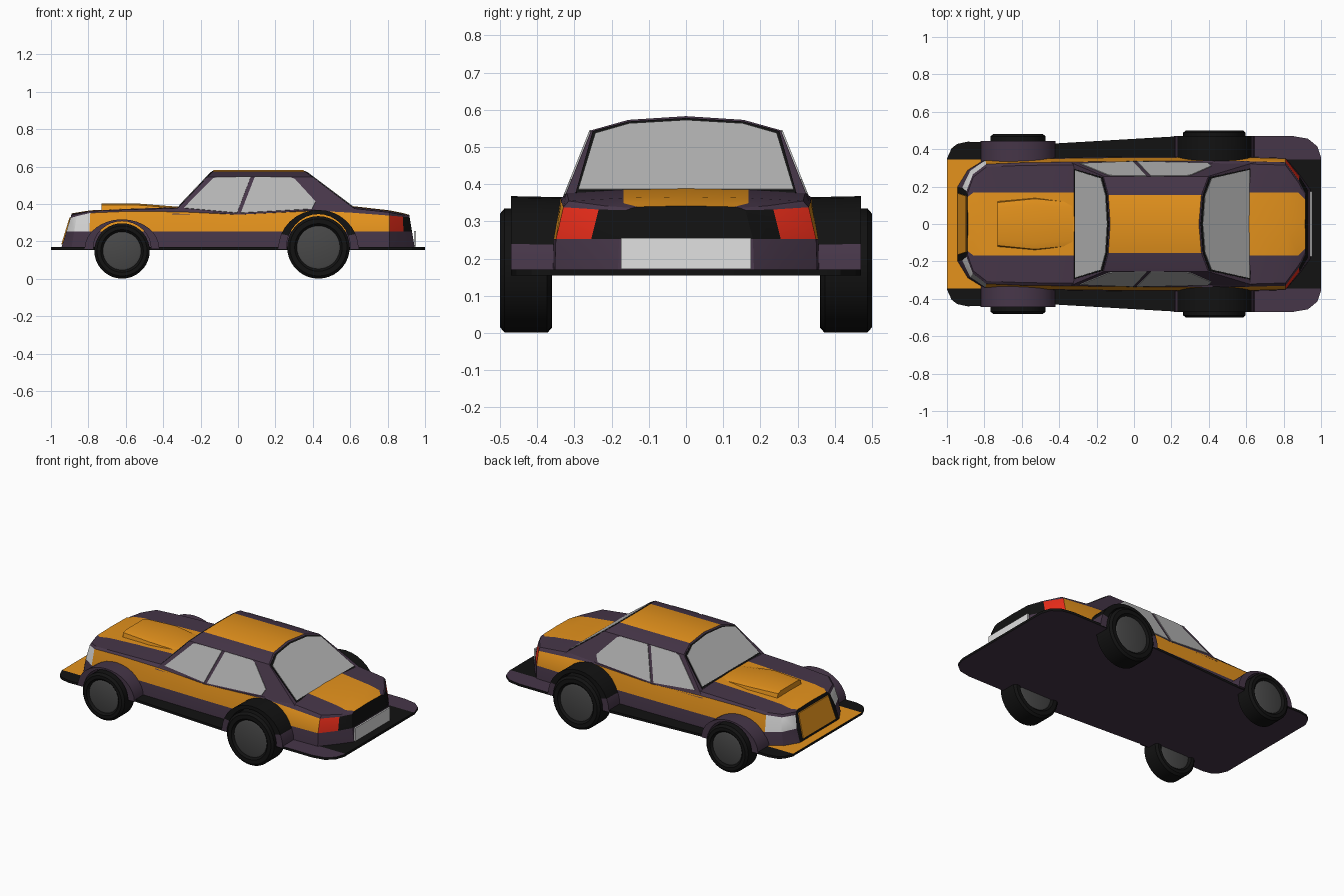
import bpy, bmesh, math
from mathutils import Vector

if "Cube" in bpy.data.objects:
    bpy.data.objects.remove(bpy.data.objects["Cube"])

COLOURS = {
    "orange paint": (0.78, 0.29, 0.012), "purple paint": (0.062, 0.037, 0.066),
    "black trim": (0.006, 0.006, 0.006), "hub grey": (0.065, 0.065, 0.065),
    "glass grey": (0.46, 0.46, 0.46), "white lamp": (0.75, 0.75, 0.75),
    "red lamp": (0.8, 0.025, 0.01),
}
NAMES = list(COLOURS)
ORANGE, PURPLE, BLACK, GREY, GLASS, WHITE, RED = range(7)
MATS = []
for name, c in COLOURS.items():
    m = bpy.data.materials.new(name)
    m.diffuse_color = (*c, 1)
    m.use_nodes = True
    m.node_tree.nodes["Principled BSDF"].inputs["Base Color"].default_value = m.diffuse_color
    MATS.append(m)


def finish(name, bm, angle):
    bmesh.ops.recalc_face_normals(bm, faces=bm.faces)
    me = bpy.data.meshes.new(name)
    bm.to_mesh(me)
    bm.free()
    for m in MATS:
        me.materials.append(m)
    ob = bpy.data.objects.new(name, me)
    bpy.context.collection.objects.link(ob)
    bpy.ops.object.select_all(action='DESELECT')
    ob.select_set(True)
    bpy.context.view_layer.objects.active = ob
    bpy.ops.object.shade_smooth_by_angle(angle=math.radians(angle))
    return ob


def loft(name, rings, colour, angle=25):
    """Skin closed rings; colour(row, centre, end) gives the material of a face."""
    bm = bmesh.new()
    vs = [[bm.verts.new(p) for p in r] for r in rings]
    n = len(rings[0])

    def face(verts, row, end):
        f = bm.faces.new(list(dict.fromkeys(verts)))
        f.material_index = colour(row, f.calc_center_median(), end)

    for a, b in zip(vs, vs[1:]):
        for i in range(n):
            j = (i + 1) % n
            face([a[i], a[j], b[j], b[i]], min(i, n - 2 - i), 0)
    for r, end in ((vs[0], -1), (vs[-1], 1)):
        for i in range((n - 1) // 2):
            face([r[i], r[i + 1], r[n - 2 - i], r[n - 1 - i]], i, end)
    return finish(name, bm, angle)


def panel(name, pts, offset, mat):
    """Thin plate: polygon pushed along offset."""
    bm = bmesh.new()
    off = Vector(offset)
    a = [bm.verts.new(Vector(p) - off * 0.3) for p in pts]
    b = [bm.verts.new(Vector(p) + off) for p in pts]
    bm.faces.new(a)
    bm.faces.new(b)
    for i in range(len(a)):
        j = (i + 1) % len(a)
        bm.faces.new([a[i], a[j], b[j], b[i]])
    for f in bm.faces:
        f.material_index = mat
    return finish(name, bm, 25)


def mirrored(half, centre):
    return half + [centre] + [(x, -y, z) for x, y, z in reversed(half)]


# Lower body: x, half width, stripe top, shoulder, centre height, lean of the end
STATIONS = [
    (-0.945, 0.195, 0.325, 0.340, 0.350, 0.055),
    (-0.89, 0.285, 0.335, 0.347, 0.355, 0.03),
    (-0.80, 0.34, 0.352, 0.362, 0.366, 0.01),
    (-0.60, 0.348, 0.360, 0.370, 0.376, 0),
    (-0.31, 0.352, 0.358, 0.378, 0.386, 0),
    (0.00, 0.356, 0.343, 0.346, 0.350, 0),
    (0.42, 0.357, 0.364, 0.370, 0.375, 0),
    (0.60, 0.356, 0.354, 0.378, 0.390, 0),
    (0.81, 0.350, 0.338, 0.355, 0.366, 0),
    (0.89, 0.255, 0.332, 0.342, 0.352, -0.01),
    (0.945, 0.18, 0.330, 0.336, 0.342, -0.03),
]


def body_ring(x, w, zs, zt, zc, dx):
    def p(y, z):
        return (x + dx * (z - 0.165) / 0.18, y, z)
    half = [p(w + 0.003, 0.165), p(w, 0.252), p(w - 0.02, zs), p(w - 0.035, zt),
            p(min(0.168, w - 0.05), zc - 0.003)]
    return mirrored(half, p(0, zc))


def body_colour(row, c, end):
    if end:
        return PURPLE if row == 0 and end > 0 else BLACK
    if row == 1:
        if c.x < -0.89 or c.x > 0.89:
            return BLACK
        return WHITE if c.x < -0.8 else RED if c.x > 0.81 else ORANGE
    return ORANGE if row == 4 else PURPLE


loft("body", [body_ring(*s) for s in STATIONS], body_colour)


# Cabin: one cross-section cut by sloping front and rear planes
def x_front(z):
    return -0.325 + (z - 0.375) * 0.95


def x_rear(z):
    return 0.61 - (z - 0.385) * 1.33


def y_side(z):
    return 0.335 - (z - 0.345) * 0.40


SECTION = [(0.335, 0.345), (y_side(0.545), 0.545), (0.155, 0.573)]
loft("cabin", [mirrored([(f(z), y, z) for y, z in SECTION], (f(0.583), 0, 0.583))
               for f in (x_front, x_rear)],
     lambda row, c, end: ORANGE if row == 2 and not end else PURPLE)

# Windscreen and rear window, each with a dark frame
for name, f, d, zb in (("windscreen", x_front, -1, 0.382), ("rear_window", x_rear, 1, 0.376)):
    for part, g, depth, mat in (("frame", 0.0, 0.002, BLACK), ("glass", 0.007, 0.004, GLASS)):
        half = [(y_side(zb) - 0.026 - g, zb + g), (y_side(0.54) - 0.006 - g, 0.541 - g),
                (0.153, 0.567 - g)]
        pts = mirrored([(f(z), y, z) for y, z in half], (f(0.576 - g), 0, 0.576 - g))
        panel(name + "_" + part, pts, (d * depth, 0, depth), mat)

# Side windows
SIDE_WINDOWS = {
    "front": [(-0.29, 0.378), (-0.135, 0.536), (-0.11, 0.543), (0.068, 0.545), (-0.005, 0.352)],
    "rear": [(0.015, 0.352), (0.09, 0.545), (0.28, 0.543), (0.305, 0.532), (0.415, 0.412),
             (0.395, 0.373)],
}
for s, side in ((-1, "right"), (1, "left")):
    for name, pts in SIDE_WINDOWS.items():
        panel(f"{name}_side_window_{side}", [(x, s * y_side(z), z) for x, z in pts],
              (0, s * 0.004, 0.0015), GLASS)

# Bonnet scoop
loft("bonnet_scoop", [[(x, w + 0.008, 0.355), (x, w, z - 0.008), (x, w * 0.75, z), (x, -w * 0.75, z),
                       (x, -w, z - 0.008), (x, -w - 0.008, 0.355)]
                      for x, w, z in ((-0.73, 0.115, 0.402), (-0.53, 0.135, 0.402),
                                      (-0.33, 0.115, 0.386))],
     lambda row, c, end: ORANGE)

# Grille and number plate
panel("grille", [(-0.945 + 0.055 * (z - 0.165) / 0.18, y, z) for y, z in
                 ((-0.165, 0.185), (0.165, 0.185), (0.15, 0.328), (-0.15, 0.328))],
      (-0.006, 0, -0.001), ORANGE)
panel("number_plate", [(0.943, y, z) for y, z in
                       ((-0.175, 0.172), (0.175, 0.172), (0.175, 0.255), (-0.175, 0.255))],
      (0.008, 0, 0), WHITE)

# Floor plate with front splitter and side skirts
PLATE = [(-1, 0.35), (-0.975, 0.405), (-0.945, 0.428), (-0.89, 0.44), (-0.43, 0.43), (0.22, 0.468),
         (0.85, 0.47), (0.93, 0.456), (0.98, 0.415), (1, 0.355)]


def plate_colour(row, c, end):
    if row == -1:
        return PURPLE
    if end or row == 0:
        return BLACK
    if row == 2:
        return ORANGE if c.x < -0.4 else BLACK
    return PURPLE if c.x > 0.22 else BLACK


loft("floor_plate", [[(x, w, 0.155), (x, w, 0.17), (x, 0.345, 0.17), (x, -0.345, 0.17),
                      (x, -w, 0.17), (x, -w, 0.155)] for x, w in PLATE], plate_colour)


# Wheels and arches
def wheel(name, x, r, y_in, y_out, s):
    hub = r * 0.69
    prof = [(hub * 0.9, y_in + 0.008), (hub, y_in + 0.012), (hub + 0.012, y_in), (r - 0.014, y_in),
            (r, y_in + 0.012), (r, y_out - 0.012), (r - 0.014, y_out), (hub + 0.012, y_out),
            (hub, y_out - 0.012), (hub * 0.9, y_out - 0.008)]
    rings = [[(x + q * math.cos(a), s * y, r + 0.001 + q * math.sin(a))
              for a in (math.tau * i / 36 for i in range(36))] for q, y in prof]
    loft(name, rings, lambda row, c, end:
         GREY if end or math.hypot(c.x - x, c.z - r) < hub else BLACK, 30)


def arch(name, x, rx, rz, ix, iz, y_out, s, colour):
    rings = []
    for i in range(17):
        a = math.pi * i / 16
        c, h = math.cos(a), math.sin(a)
        rings.append([(x + ix * c, s * 0.33, 0.16 + iz * h), (x + rx * c, s * 0.33, 0.157 + rz * h),
                      (x + rx * c, s * y_out, 0.16 + rz * h), (x + ix * c, s * y_out, 0.16 + iz * h)])
    loft(name, rings, colour, 30)


for s, side in ((-1, "right"), (1, "left")):
    wheel(f"front_wheel_{side}", -0.62, 0.148, 0.36, 0.48, s)
    wheel(f"rear_wheel_{side}", 0.43, 0.167, 0.362, 0.50, s)
    arch(f"front_arch_{side}", -0.62, 0.20, 0.158, 0.155, 0.148, 0.445, s,
         lambda row, c, end: PURPLE)
    arch(f"rear_arch_{side}", 0.43, 0.215, 0.208, 0.172, 0.186, 0.47, s,
         lambda row, c, end: BLACK if c.z > 0.25 else PURPLE)
